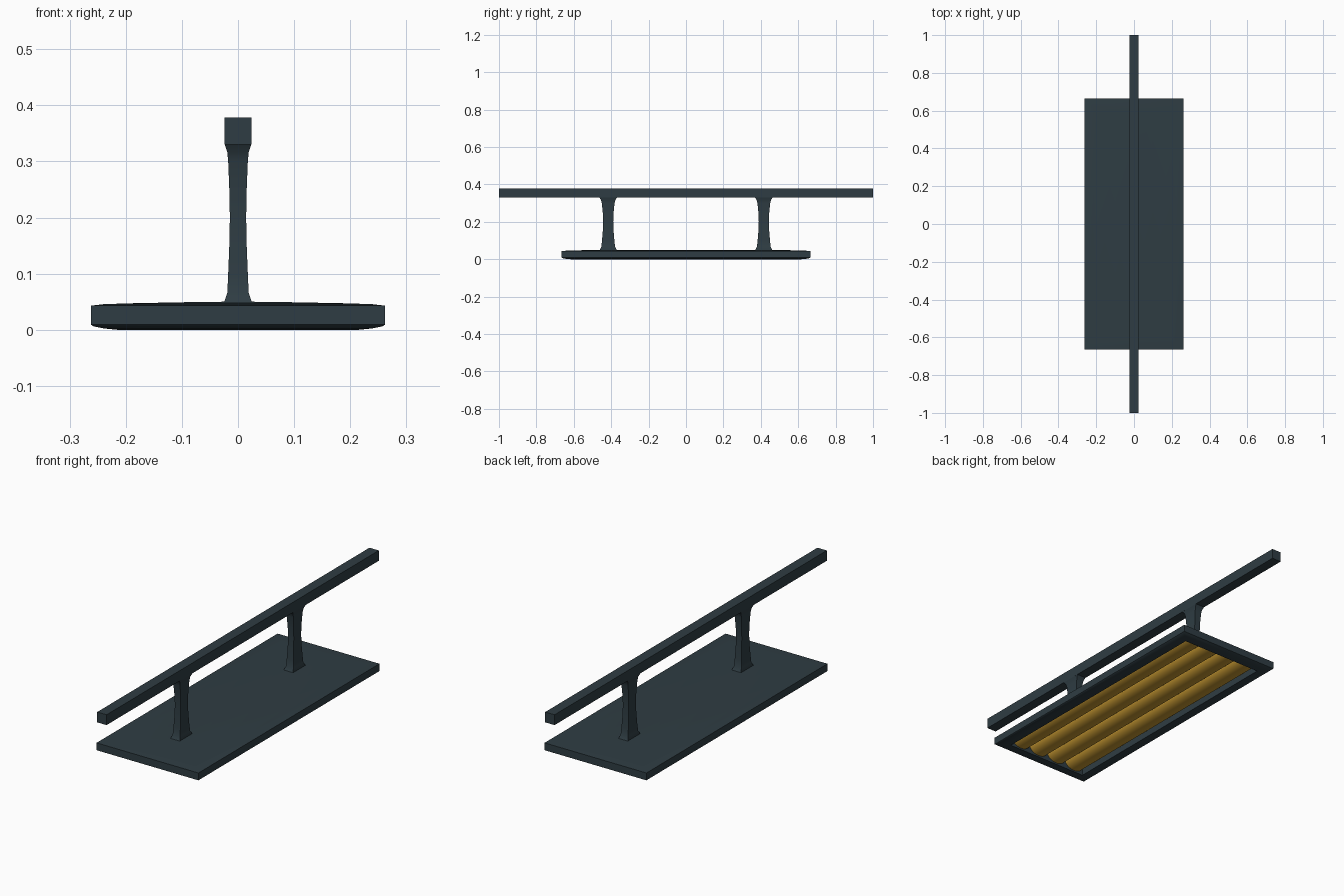
import bpy, bmesh, math

if "Cube" in bpy.data.objects:
    bpy.data.objects.remove(bpy.data.objects["Cube"])


def material(name, color):
    m = bpy.data.materials.new(name)
    m.diffuse_color = (*color, 1)
    m.use_nodes = True
    m.node_tree.nodes["Principled BSDF"].inputs["Base Color"].default_value = m.diffuse_color
    return m


SLATE = material("dark slate metal", (0.028, 0.046, 0.056))
AMBER = material("amber tube", (0.54, 0.30, 0.03))


def loft(name, rings, mat, smooth=None):
    """Skin a list of closed rings (lists of points) and cap both ends."""
    bm = bmesh.new()
    vs = [[bm.verts.new(p) for p in r] for r in rings]
    for a, b in zip(vs, vs[1:]):
        n = len(a)
        for i in range(n):
            j = (i + 1) % n
            bm.faces.new((a[i], a[j], b[j], b[i]))
    bm.faces.new(vs[0])
    bm.faces.new(vs[-1])
    bmesh.ops.recalc_face_normals(bm, faces=bm.faces)
    me = bpy.data.meshes.new(name)
    bm.to_mesh(me)
    bm.free()
    me.materials.append(mat)
    ob = bpy.data.objects.new(name, me)
    bpy.context.collection.objects.link(ob)
    if smooth:
        bpy.ops.object.select_all(action='DESELECT')
        ob.select_set(True)
        bpy.context.view_layer.objects.active = ob
        bpy.ops.object.shade_smooth_by_angle(angle=math.radians(smooth))
    return ob


def rect(hx, hy, z, cy=0):
    return [(-hx, cy - hy, z), (hx, cy - hy, z), (hx, cy + hy, z), (-hx, cy + hy, z)]


# hanging rail
loft("ceiling_rail", [rect(0.024, 1, 0.33), rect(0.024, 1, 0.378)], SLATE)

# flared posts between rail and housing
POST = [(0.024, 0.047, 0.048), (0.024, 0.045, 0.051), (0.019, 0.037, 0.066),
        (0.0175, 0.033, 0.1), (0.0155, 0.029, 0.15), (0.0145, 0.027, 0.2),
        (0.0155, 0.029, 0.25), (0.0175, 0.034, 0.3), (0.019, 0.038, 0.316),
        (0.024, 0.048, 0.331)]
for label, cy in (("front_post", -0.416), ("back_post", 0.416)):
    loft(label, [rect(hx, hy, z, cy) for hx, hy, z in POST], SLATE, 35)

# lamp housing: low domed top, rounded rim, hollow underside
HOUSING = [(0.025, 0.45, 0.05), (0.1, 0.52, 0.049), (0.2, 0.61, 0.047),
           (0.24, 0.643, 0.0455), (0.262, 0.665, 0.043), (0.262, 0.665, 0.009),
           (0.257, 0.66, 0.006), (0.24, 0.643, 0.0025), (0.215, 0.618, 0.0),
           (0.21, 0.613, 0.0), (0.21, 0.613, 0.042)]
loft("lamp_housing", [rect(*p) for p in HOUSING], SLATE, 35)


# four rounded light tubes in the recess
def tube_ring(cx, y, n=16):
    return [(cx + 0.0515 * math.cos(math.pi * i / n),
             y, 0.041 - 0.037 * math.sin(math.pi * i / n)) for i in range(n + 1)]


for k in range(4):
    cx = (k - 1.5) * 0.104
    loft(f"light_tube_{k + 1}", [tube_ring(cx, -0.609), tube_ring(cx, 0.609)], AMBER, 40)
